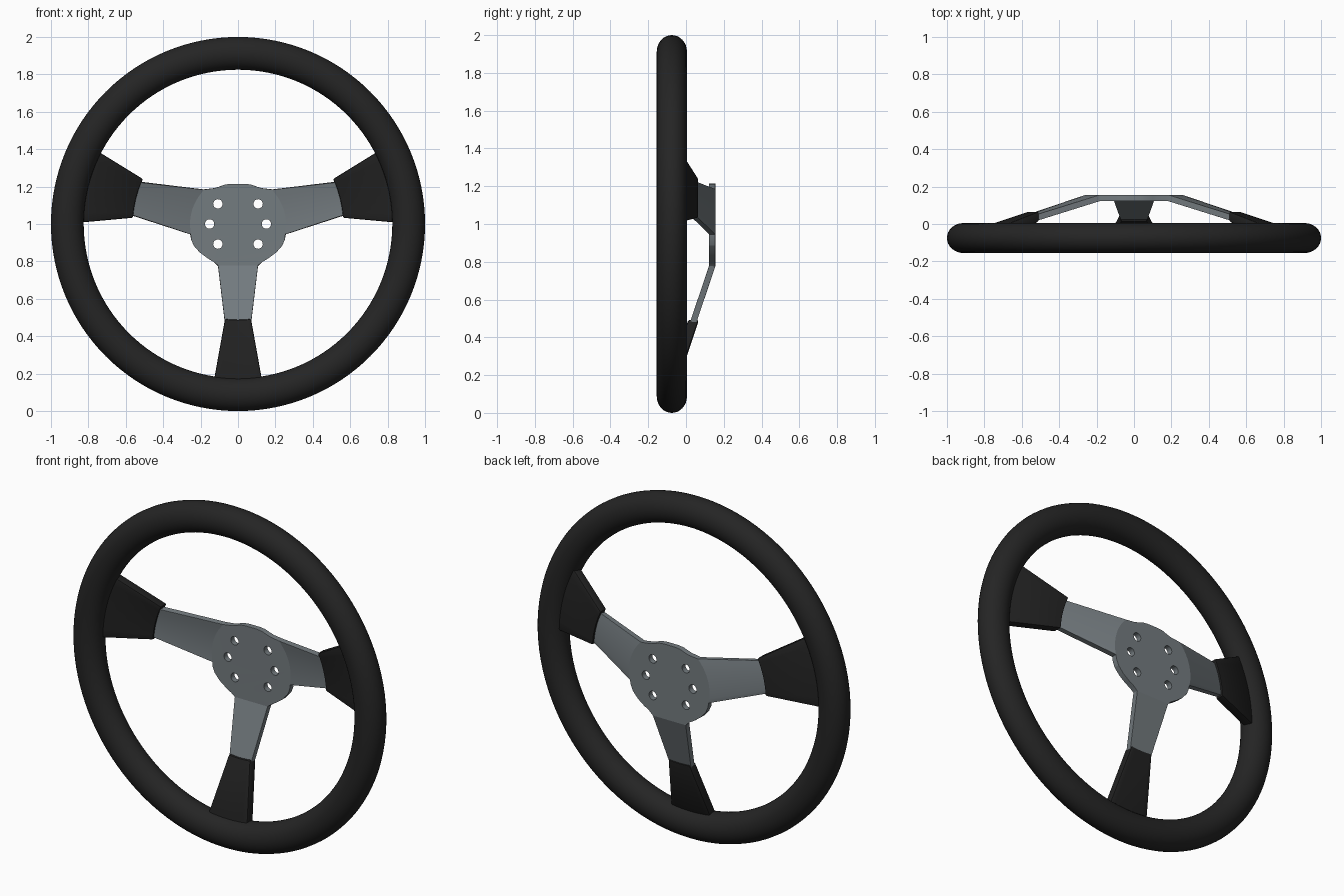
import bpy, bmesh, math
from mathutils import Matrix, Vector

if "Cube" in bpy.data.objects:
    bpy.data.objects.remove(bpy.data.objects["Cube"])


def material(name, rgb):
    m = bpy.data.materials.new(name)
    m.diffuse_color = (*rgb, 1)
    m.use_nodes = True
    m.node_tree.nodes["Principled BSDF"].inputs["Base Color"].default_value = m.diffuse_color
    return m


LEATHER = material("black leather", (0.018, 0.018, 0.018))
GRIP = material("black grip", (0.015, 0.015, 0.015))
METAL = material("grey metal", (0.175, 0.2, 0.215))


def finish(bm, name, mat):
    me = bpy.data.meshes.new(name)
    bm.to_mesh(me)
    bm.free()
    ob = bpy.data.objects.new(name, me)
    bpy.context.collection.objects.link(ob)
    me.materials.append(mat)
    return ob


def apply_all(ob, angle):
    bpy.ops.object.select_all(action='DESELECT')
    bpy.context.view_layer.objects.active = ob
    ob.select_set(True)
    for m in list(ob.modifiers):
        bpy.ops.object.modifier_apply(modifier=m.name)
    bpy.ops.object.shade_smooth_by_angle(angle=math.radians(angle))


def bevel(ob, width, segments):
    b = ob.modifiers.new("bevel", 'BEVEL')
    b.width, b.segments = width, segments
    b.limit_method, b.angle_limit = 'ANGLE', math.radians(40)


# rim: slightly flattened torus
bpy.ops.mesh.primitive_torus_add(major_segments=128, minor_segments=32,
                                 major_radius=0.9125, minor_radius=0.0875)
rim = bpy.context.object
rim.name = "rim"
rim.data.transform(Matrix.Translation((0, -0.075, 1))
                   @ Matrix.Rotation(math.pi / 2, 4, 'X')
                   @ Matrix.Diagonal((1, 1, 0.08 / 0.0875, 1)))
rim.data.materials.append(LEATHER)
apply_all(rim, 40)

# spoke plate: flat hub sheet plus three spokes folded forward
BACK = 0.155
crown = [(0.035, 0.215), (0.07, 0.211), (0.1, 0.2), (0.125, 0.192)]
a0, a1, N = math.atan2(0.188, 0.188), math.atan2(-0.055, 0.255), 10
arc = [(0.262 * math.cos(a0 + (a1 - a0) * i / N),
        0.262 * math.sin(a0 + (a1 - a0) * i / N)) for i in range(N + 1)]
lower = [(0.25, -0.085), (0.237, -0.115), (0.205, -0.152), (0.165, -0.182), (0.13, -0.203), (0.107, -0.225)]
right = crown + arc + lower
loop = right + [(-x, z) for x, z in reversed(right)]

bm = bmesh.new()
hub = [bm.verts.new((x, BACK, 1 + z)) for x, z in loop]
bm.faces.new(hub)


def spoke(inner, p, q, bend):
    """Strip from the bend vertices to a tip edge running p to q."""
    n = len(inner) - 1
    tip = []
    for i in range(n + 1):
        c = Vector(p).lerp(Vector(q), i / n)
        tip.append(bm.verts.new((c.x, BACK - 0.335 * (c.length - bend), 1 + c.y)))
    for i in range(n):
        bm.faces.new((inner[i], inner[i + 1], tip[i + 1], tip[i]))


k, R = len(crown), len(right)
spoke(hub[k:k + N + 1], (0.66, 0.243), (0.69, 0.085), 0.262)
mirrored = [hub[2 * R - 1 - i] for i in range(k, k + N + 1)]
spoke(mirrored, (-0.66, 0.243), (-0.69, 0.085), 0.262)
spoke([hub[R - 1], hub[R]], (0.055, -0.66), (-0.055, -0.66), 0.225)
bm.normal_update()
for f in bm.faces:
    if f.normal.y < 0:
        f.normal_flip()
plate = finish(bm, "spoke_plate", METAL)
s = plate.modifiers.new("thickness", 'SOLIDIFY')
s.thickness, s.offset = 0.033, -1
bevel(plate, 0.007, 2)

# six bolt holes
bm = bmesh.new()
for deg in (0, 45, 135, 180, 225, 315):
    a = math.radians(deg)
    m = (Matrix.Translation((0.152 * math.cos(a), 0.14, 1 + 0.152 * math.sin(a)))
         @ Matrix.Rotation(math.pi / 2, 4, 'X'))
    bmesh.ops.create_cone(bm, cap_ends=True, segments=24, radius1=0.025,
                          radius2=0.025, depth=0.2, matrix=m)
cutter = finish(bm, "hole_cutter", METAL)
cutter.hide_render = True
cut = plate.modifiers.new("holes", 'BOOLEAN')
cut.operation, cut.object, cut.solver = 'DIFFERENCE', cutter, 'EXACT'
apply_all(plate, 16)
bpy.data.objects.remove(cutter)


# grips: flared sleeves around the spoke ends, running into the rim
def grip(name, r0, inner, outer):
    bm = bmesh.new()
    n = 8
    rings = []
    for t in (0, 1):
        r = r0 + (0.88 - r0) * t
        lo = inner[0] + (outer[0] - inner[0]) * t
        hi = inner[1] + (outer[1] - inner[1]) * t
        back = 0.067 - 0.335 * (r - r0)
        for y in (back, back - 0.055):
            row = []
            for i in range(n + 1):
                a = math.radians(lo + (hi - lo) * i / n)
                row.append(bm.verts.new((r * math.cos(a), y, 1 + r * math.sin(a))))
            rings.append(row)
    ib, jf, ob_, of = rings
    for A, B in ((ib, ob_), (ob_, of), (of, jf), (jf, ib)):
        for i in range(n):
            bm.faces.new((A[i], A[i + 1], B[i + 1], B[i]))
    for i in (0, n):
        bm.faces.new((ib[i], ob_[i], of[i], jf[i]))
    bmesh.ops.recalc_face_normals(bm, faces=bm.faces)
    ob = finish(bm, name, GRIP)
    bevel(ob, 0.008, 2)
    apply_all(ob, 30)


grip("right_grip", 0.562, (3.4, 25.3), (0.3, 27.6))
grip("left_grip", 0.562, (154.7, 176.6), (152.4, 179.7))
grip("bottom_grip", 0.512, (262.2, 277.8), (261.2, 278.8))
